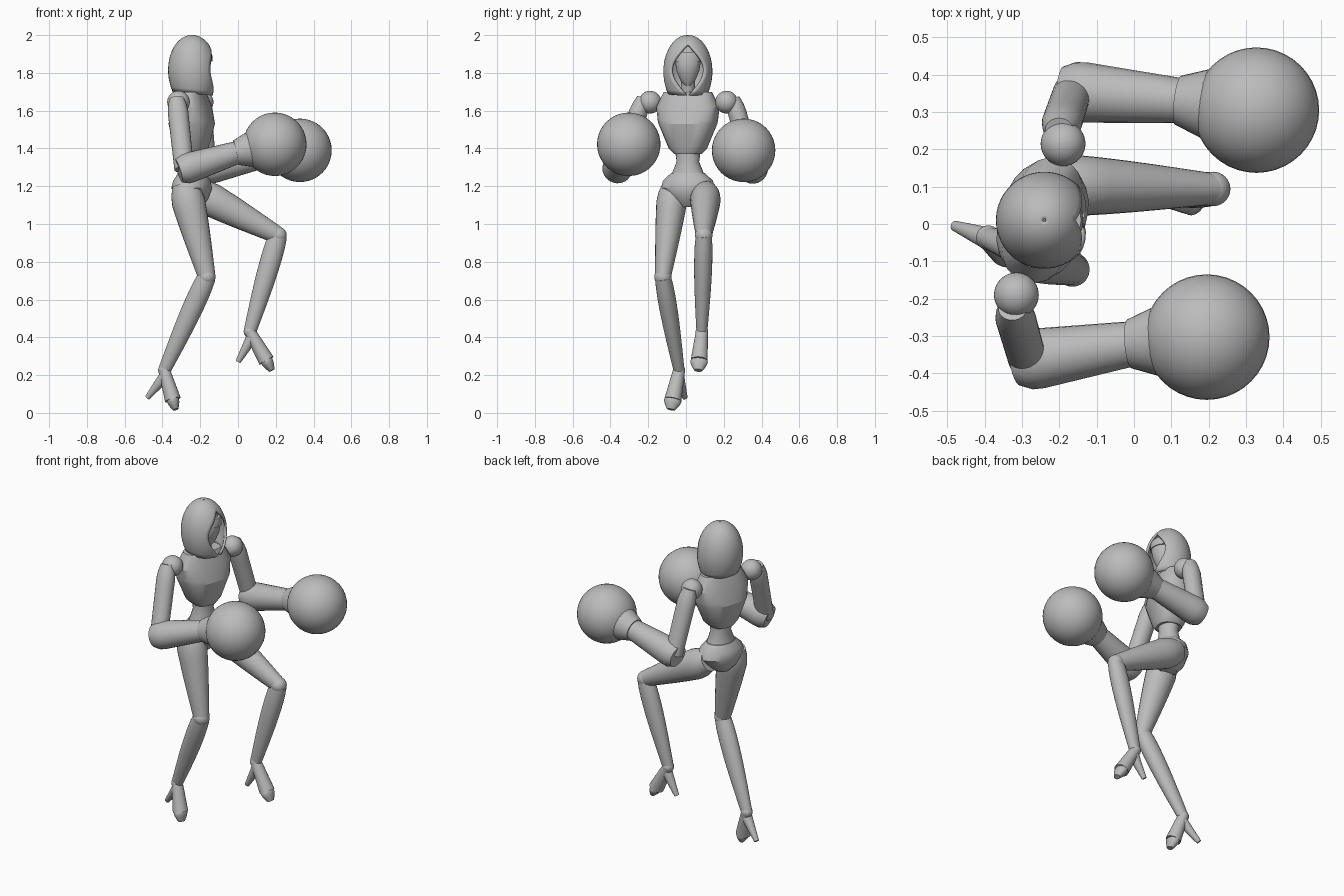
import bpy, bmesh
from math import sin, cos, pi, sqrt, radians, copysign
from mathutils import Vector

default_cube = bpy.data.objects.get("Cube")
if default_cube:
    bpy.data.objects.remove(default_cube)

# One flat colour for the whole figure
grey = bpy.data.materials.new("plain grey")
grey.use_nodes = True
grey.diffuse_color = (.5, .5, .5, 1)
shader = grey.node_tree.nodes["Principled BSDF"]
shader.inputs["Base Color"].default_value = grey.diffuse_color

# The body is turned slightly; body_side points to the figure's left
twist = radians(-16)
body_side = Vector((-sin(twist), cos(twist), 0))
left_side = Vector((0, 1, 0))
upward = Vector((0, 0, 1))


def finish(name, mesh_builder, sharp_angle=35):
    bmesh.ops.recalc_face_normals(mesh_builder, faces=mesh_builder.faces)
    mesh = bpy.data.meshes.new(name)
    mesh_builder.to_mesh(mesh)
    mesh_builder.free()
    part = bpy.data.objects.new(name, mesh)
    bpy.context.collection.objects.link(part)
    mesh.materials.append(grey)
    bpy.ops.object.select_all(action="DESELECT")
    part.select_set(True)
    bpy.context.view_layer.objects.active = part
    bpy.ops.object.shade_smooth_by_angle(angle=radians(sharp_angle))
    return part


def skin_rings(mesh_builder, rings, closed=True):
    """Join neighbouring rings of vertices with quads."""
    for lower, upper in zip(rings, rings[1:]):
        count = len(lower)
        for k in range(count if closed else count - 1):
            following = (k + 1) % count
            mesh_builder.faces.new((lower[k], lower[following], upper[following], upper[k]))


def loft(name, sections, side, axis, power=1, sharp_angle=35, count=24):
    """Skin oval sections of (centre, half width, half depth)."""
    mesh_builder = bmesh.new()
    across = (side - axis * side.dot(axis)).normalized()
    forward = axis.cross(across)
    rings = []
    for centre, width, depth in sections:
        ring = []
        for k in range(count):
            angle = 2 * pi * k / count
            c, s = (copysign(abs(v) ** power, v) for v in (cos(angle), sin(angle)))
            ring.append(mesh_builder.verts.new(centre + across * width * c + forward * depth * s))
        rings.append(ring)
    skin_rings(mesh_builder, rings)
    mesh_builder.faces.new(rings[0])
    mesh_builder.faces.new(rings[-1])
    return finish(name, mesh_builder, sharp_angle)


def column(name, centre, profile, side=left_side, **options):
    """Upright part from (height, half width, half depth) rows."""
    sections = [(Vector((*centre, z)), width, depth) for z, width, depth in profile]
    return loft(name, sections, side, upward, **options)


def limb(name, start, end, start_radius, end_radius, bulge=0, soft_start=1, depth=1.1, steps=10):
    """Tapering limb; bulge swells its upper half, soft_start narrows its first ring."""
    sections = []
    for i in range(steps + 1):
        f = i / steps
        radius = start_radius + (end_radius - start_radius) * f
        radius += bulge * sin(pi * f ** .7)
        radius *= min(1, soft_start + 2 * f)
        sections.append((start.lerp(end, f), radius, radius * depth))
    return loft(name, sections, left_side, (end - start).normalized())


def ball(name, centre, radius):
    mesh_builder = bmesh.new()
    bmesh.ops.create_uvsphere(mesh_builder, u_segments=40, v_segments=20, radius=radius)
    bmesh.ops.translate(mesh_builder, verts=mesh_builder.verts, vec=centre)
    return finish(name, mesh_builder)


def hood(bottom=1.68, crown=2, widest=1.8, opening_top=1.95, rows=20, arc_steps=32):
    """Domed shell whose arcs stay open around the face."""
    mesh_builder = bmesh.new()
    arcs = []
    for i in range(rows + 1):
        z = bottom + (crown - bottom) * sin(pi / 2 * i / rows)
        rise = (z - widest) / (crown - widest)
        size = sqrt(max(1 - rise * rise, .001)) if rise > 0 else 1 - rise * rise / 2
        open_part = min((z - bottom) / (opening_top - bottom), 1)
        gap = radians(4 + 40 * sin(pi * open_part)) if open_part < 1 else 0
        arc = []
        for k in range(arc_steps + 1):
            angle = gap + (2 * pi - 2 * gap) * k / arc_steps
            back_lift = .02 * (1 - cos(angle)) / 2 * (1 - i / rows)
            arc.append(mesh_builder.verts.new((size * .13 * cos(angle) - .24,
                                               size * .13 * sin(angle) + .01, z + back_lift)))
        arcs.append(arc)
    skin_rings(mesh_builder, arcs, closed=False)
    bmesh.ops.remove_doubles(mesh_builder, verts=mesh_builder.verts, dist=.0001)
    shell = finish("hood", mesh_builder, sharp_angle=50)
    cloth = shell.modifiers.new("cloth thickness", "SOLIDIFY")
    cloth.thickness = .014
    cloth.offset = -1


# Head
hood()
face_centre = (-.2, .01)
column("face", face_centre, [(1.73, .01, .01), (1.76, .04, .03), (1.81, .06, .05),
                             (1.87, .07, .06), (1.94, .03, .03)])
column("visor_band", face_centre, [(1.86, .075, .064), (1.89, .075, .064), (1.91, .066, .058)])
limb("neck", Vector((-.25, .01, 1.66)), Vector((-.22, .01, 1.8)), .04, .035)

# Torso
torso_centre = (-.245, .01)
column("chest", torso_centre, [(1.37, .07, .07), (1.4, .1, .085), (1.53, .155, .115),
                               (1.55, .16, .11), (1.62, .17, .095), (1.7, .13, .065)],
       side=body_side, power=.8, sharp_angle=25)
column("waist", torso_centre, [(1.2, .1, .08), (1.27, .085, .065), (1.33, .06, .055),
                               (1.4, .07, .06)], side=body_side)
column("pelvis", torso_centre, [(1.09, .04, .05), (1.13, .1, .085), (1.19, .145, .105),
                                (1.23, .135, .095), (1.27, .09, .07)], side=body_side)


# Arms ending in round gloves
def arm(side_name, shoulder, elbow, wrist, fist, glove_radius=.168):
    ball(side_name + "_shoulder_joint", shoulder, .06)
    outward = copysign(.035, shoulder.y)
    sleeve_top = shoulder + Vector((-.01, outward, .02))
    limb(side_name + "_upper_arm", sleeve_top, elbow, .05, .047, soft_start=.7)
    back_of_elbow = elbow.lerp(wrist, -.1)
    limb(side_name + "_forearm", back_of_elbow, wrist, .086, .06, soft_start=.75, depth=1)
    cuff_end = wrist.lerp(fist, .4)
    limb(side_name + "_glove_cuff", wrist.lerp(fist, -.06), cuff_end, .066, .1, depth=1)
    ball(side_name + "_glove", fist, glove_radius)


arm("right", shoulder=Vector((-.315, -.19, 1.645)), elbow=Vector((-.285, -.365, 1.29)),
    wrist=Vector((0, -.32, 1.38)), fist=Vector((.195, -.303, 1.422)))
arm("left", shoulder=Vector((-.19, .215, 1.645)), elbow=Vector((-.165, .355, 1.29)),
    wrist=Vector((.13, .33, 1.355)), fist=Vector((.328, .305, 1.39)))


# Legs in high-heeled boots
def leg(side_name, hip, knee, ankle, toe, heel_tip):
    limb(side_name + "_thigh", hip, knee, .084, .042, bulge=.006, soft_start=.7)
    ball(side_name + "_knee_joint", knee, .046)
    limb(side_name + "_shin", knee, ankle, .042, .029, bulge=.01, depth=1.15)
    instep = ankle.lerp(toe, .4)
    ball_of_foot = ankle.lerp(toe, .75)
    ball(side_name + "_ankle_joint", ankle, .033)
    limb(side_name + "_instep", ankle, ball_of_foot, .032, .045, depth=.95)
    limb(side_name + "_toe_cap", ball_of_foot, toe, .045, .022, bulge=.006, depth=.7)
    limb(side_name + "_heel", ankle.lerp(instep, .3), heel_tip, .032, .014, depth=1)


leg("right", hip=Vector((-.285, -.065, 1.21)), knee=Vector((-.165, -.122, .72)),
    ankle=Vector((-.39, -.037, .225)), toe=Vector((-.33, -.08, .018)),
    heel_tip=Vector((-.48, -.005, .08)))
leg("left", hip=Vector((-.23, .105, 1.175)), knee=Vector((.212, .094, .94)),
    ankle=Vector((.063, .084, .43)), toe=Vector((.18, .065, .225)),
    heel_tip=Vector((0, .09, .27)))
